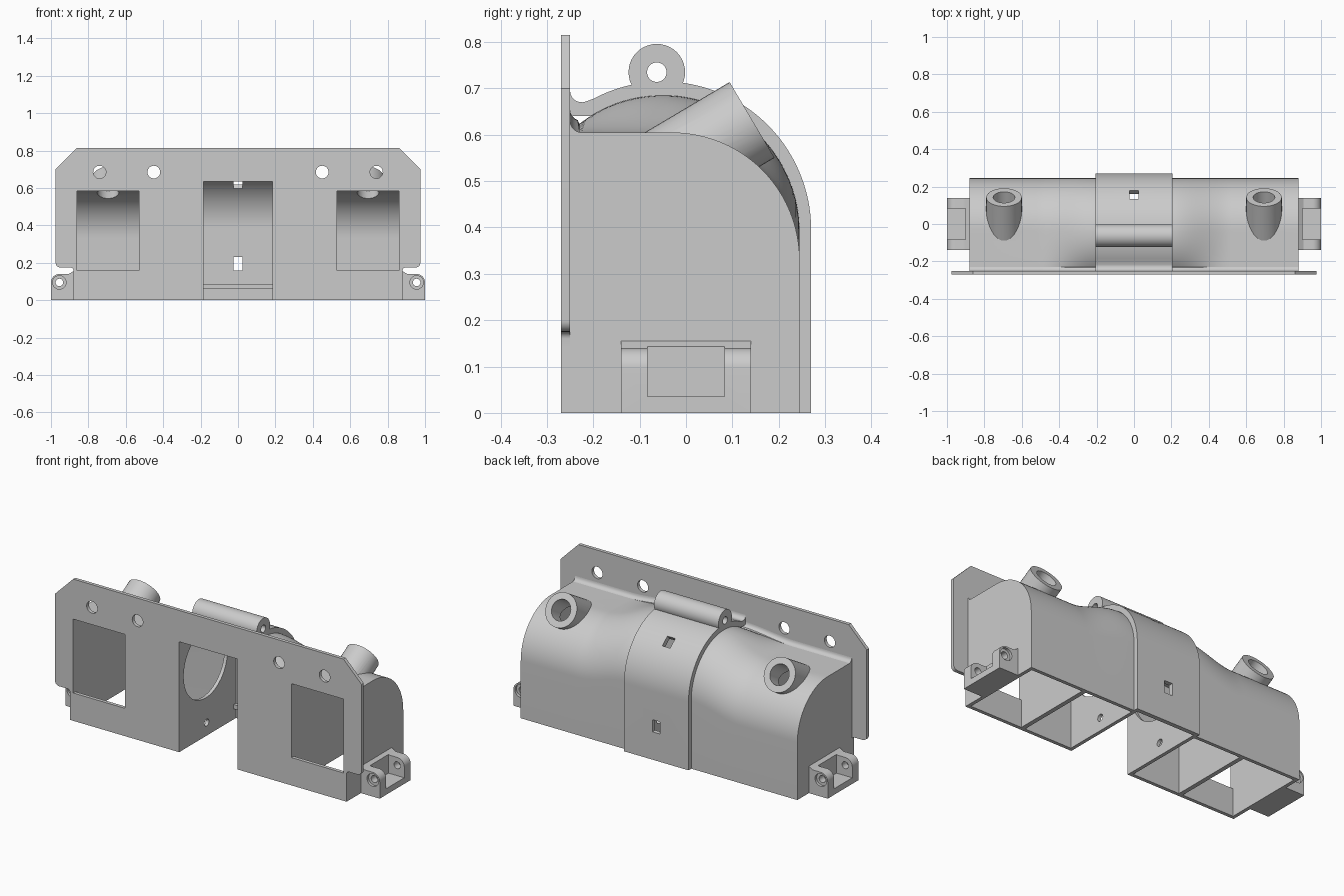
import bpy, bmesh, math
from mathutils import Vector

cube = bpy.data.objects.get("Cube")
if cube:
    bpy.data.objects.remove(cube, do_unlink=True)

grey = bpy.data.materials.new("plain grey")
grey.use_nodes = True
GREY = (0.6, 0.6, 0.6, 1)
grey.diffuse_color = GREY
grey.node_tree.nodes["Principled BSDF"].inputs["Base Color"].default_value = GREY


def loft(name, rings):
    """Closed solid through rings of equal point count."""
    bm = bmesh.new()
    rows = [[bm.verts.new(p) for p in ring] for ring in rings]
    n = len(rows[0])
    for a, b in zip(rows, rows[1:]):
        for i in range(n):
            j = (i + 1) % n
            bm.faces.new((a[i], a[j], b[j], b[i]))
    bm.faces.new(rows[0])
    bm.faces.new(rows[-1])
    bmesh.ops.recalc_face_normals(bm, faces=bm.faces)
    mesh = bpy.data.meshes.new(name)
    bm.to_mesh(mesh)
    bm.free()
    mesh.materials.append(grey)
    ob = bpy.data.objects.new(name, mesh)
    bpy.context.collection.objects.link(ob)
    return ob


def prism(name, pts, lo, hi, axis):
    if axis == "x":
        return loft(name, [[(d, a, b) for a, b in pts] for d in (lo, hi)])
    return loft(name, [[(a, d, b) for a, b in pts] for d in (lo, hi)])


def box(name, x0, x1, y0, y1, z0, z1):
    return prism(name, [(x0, z0), (x1, z0), (x1, z1), (x0, z1)], y0, y1, "y")


def arc(cx, cy, r, a0, a1, n):
    angles = [math.radians(a0 + (a1 - a0) * i / n) for i in range(n + 1)]
    return [(cx + r * math.cos(a), cy + r * math.sin(a)) for a in angles]


def disc(name, a, b, r, lo, hi, axis):
    return prism(name, arc(a, b, r, 0, 360, 40)[:-1], lo, hi, axis)


def tilted_rod(name, end, direction, r, length):
    d = Vector(direction).normalized()
    side, up = Vector((1, 0, 0)), d.cross(Vector((1, 0, 0)))
    circle = arc(0, 0, r, 0, 360, 40)[:-1]
    return loft(name, [[Vector(end) - d * s + side * u + up * v for u, v in circle]
                       for s in (0, length)])


def apply(ob, mod):
    bpy.context.view_layer.objects.active = ob
    bpy.ops.object.modifier_apply(modifier=mod.name)


def combine(ob, others, operation="DIFFERENCE"):
    for other in others:
        mod = ob.modifiers.new("bool", "BOOLEAN")
        mod.operation, mod.solver, mod.object = operation, "EXACT", other
        apply(ob, mod)
        bpy.data.objects.remove(other, do_unlink=True)


def mirror(ob):
    apply(ob, ob.modifiers.new("mirror", "MIRROR"))


# Shell cross-section: a low flat-topped profile swelling to a round one at the centre
def section(x, inset=0.0, bottom=0.0):
    s = min(max((x - 0.2) / 0.32, 0), 1)
    t = 1 - s * s * (3 - 2 * s)
    low = [(-0.23 + 0.02 * i, 0.605 - inset) for i in range(10)]
    low += arc(-0.03, 0.33, 0.275 - inset, 90, 0, 24)
    high = arc(-0.05, 0.39, 0.295 - inset, 127.6, 88, 9)
    high += arc(-0.05, 0.39, 0.295 - inset, 86, 0, 24)
    if inset:
        low.insert(0, (-0.26, low[0][1]))
        high.insert(0, (-0.26, high[0][1]))
    else:
        low = arc(-0.225, 0.63, 0.025, 180, 260, 5) + low
        high = arc(-0.225, 0.655, 0.025, 180, 250, 5) + high
    pts = [(a[0] + (b[0] - a[0]) * t, a[1] + (b[1] - a[1]) * t) for a, b in zip(low, high)]
    pts += [(pts[-1][0], bottom), (pts[0][0], bottom)]
    return [(x, y, z) for y, z in pts]


def span(a, b, n):
    return [a + (b - a) * i / n for i in range(n + 1)]


shell = loft("shell", [section(x) for x in [0.185] + span(0.2, 0.52, 20) + [0.88]])
tip, tilt = (0.695, 0.1425, 0.632), (0, 0.86, 0.51)
combine(shell, [tilted_rod("spout", tip, tilt, 0.095, 0.27)], "UNION")
outer_tip = Vector(tip) + Vector(tilt) * 0.05
combine(shell, [
    loft("inner_room", [section(x, 0.02, -0.1) for x in span(0.205, 0.505, 18)]),
    loft("outer_room", [section(x, 0.02, -0.1) for x in (0.53, 0.86)]),
    disc("wheel_opening", -0.03, 0.42, 0.2, 0.15, 0.25, "x"),
    disc("axle_hole", -0.02, 0.075, 0.02, 0.15, 0.25, "x"),
    tilted_rod("spout_bore", outer_tip, tilt, 0.058, 0.36),
])
mirror(shell)

# Front plate, half outline mirrored across the centre slot
outline = [(0, 0.635), (0.185, 0.635), (0.185, 0), (0.88, 0), (0.88, 0.14)]
outline += arc(0.895, 0.16, 0.015, 180, 90, 6)
outline += arc(0.95, 0.2, 0.025, -90, 0, 6)
outline += [(0.975, 0.7), (0.86, 0.815), (0, 0.815)]
plate = prism("front_plate", outline, -0.27, -0.25, "y")
combine(plate, [box("window", 0.53, 0.86, -0.3, -0.2, 0.16, 0.585)]
        + [disc("screw_hole", x, 0.685, 0.034, -0.3, -0.2, "y") for x in (0.45, 0.74)])
mirror(plate)

# Raised centre band with hinge barrel and two slots
profile = [(0.27, 0)] + arc(-0.05, 0.395, 0.32, 0, 118, 40)
profile += arc(-0.225, 0.695, 0.025, -70, -180, 8)
profile += [(-0.25, 0.64)] + arc(-0.05, 0.39, 0.295, 122, 0, 40) + [(0.245, 0)]
band = prism("centre_band", profile, -0.205, 0.205, "x")
combine(band, [disc("hinge_barrel", -0.063, 0.735, 0.061, -0.205, 0.205, "x")], "UNION")
upper = box("upper_slot", -0.025, 0.025, -0.03, 0.03, -0.1, 0.1)
upper.rotation_euler.x = math.radians(-40)
upper.location = (0, 0.15, 0.632)
bpy.context.view_layer.update()
combine(band, [
    disc("hinge_bore", -0.063, 0.735, 0.021, -0.3, 0.3, "x"),
    box("lower_slot", -0.025, 0.025, 0.1, 0.4, 0.16, 0.23),
    upper,
])
ledge = box("inner_ledge", -0.185, 0.185, 0.225, 0.25, 0.06, 0.085)

# Side brackets: two drilled ears joined by a floor
ear = [(0.87, 0), (1, 0)] + arc(0.955, 0.095, 0.045, 0, 90, 10)
ear += [(0.905, 0.14), (0.88, 0.155), (0.87, 0.155)]
bracket = prism("side_brackets", ear, -0.14, 0.14, "y")
combine(bracket, [
    box("pocket", 0.9, 1.1, -0.083, 0.083, 0.035, 0.3),
    disc("pin_hole", 0.955, 0.095, 0.02, -0.3, 0.3, "y"),
    disc("front_recess", 0.955, 0.095, 0.036, -0.3, -0.125, "y"),
    disc("back_recess", 0.955, 0.095, 0.036, 0.125, 0.3, "y"),
    box("wall_trim", 0.8, 0.88, -0.3, 0.3, -0.1, 0.3),
])
mirror(bracket)

# Smooth shading with crisp edges
bpy.ops.object.select_all(action="DESELECT")
for ob in (shell, plate, band, ledge, bracket):
    ob.select_set(True)
bpy.context.view_layer.objects.active = shell
bpy.ops.object.shade_smooth_by_angle(angle=math.radians(30))
